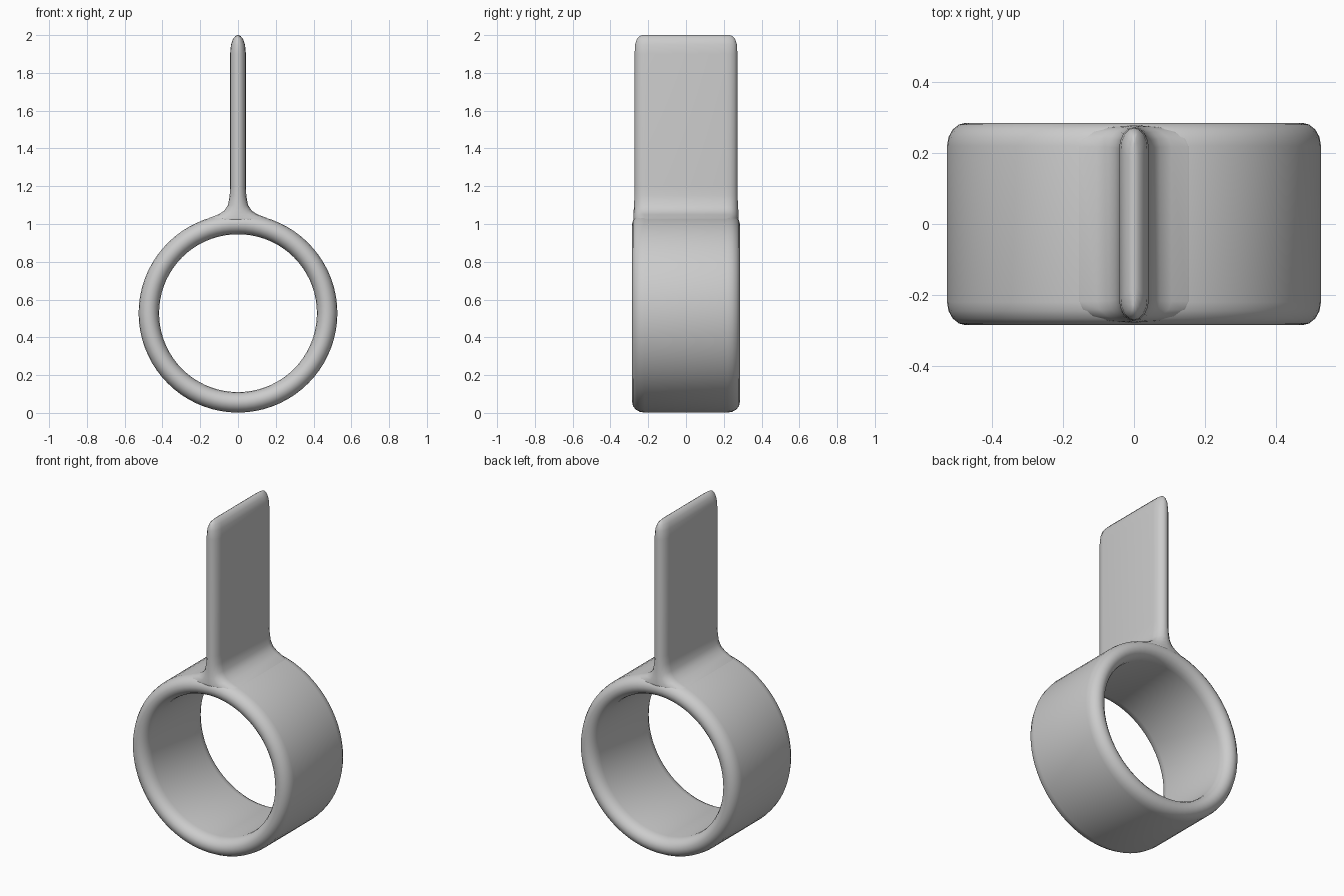
import bpy, bmesh, math

cube = bpy.data.objects.get("Cube")
if cube:
    bpy.data.objects.remove(cube, do_unlink=True)

grey = bpy.data.materials.new("plain_grey")
grey.use_nodes = True
grey.diffuse_color = (0.6, 0.6, 0.6, 1)
grey.node_tree.nodes["Principled BSDF"].inputs["Base Color"].default_value = (0.6, 0.6, 0.6, 1)


def rounded_slab(half_width, half_length, cap, steps=8):
    """Closed outline: straight sides with elliptical ends."""
    points = []
    for sign in (1, -1):
        for i in range(steps + 1):
            a = math.pi * i / steps
            points.append((sign * half_width * math.cos(a),
                           sign * (half_length - cap + cap * math.sin(a))))
    return points


def loft(name, sections, closed):
    """Bridge matching sections, capping the ends of an open loft."""
    bm = bmesh.new()
    rings = [[bm.verts.new(p) for p in s] for s in sections]
    n = len(rings[0])
    for k in range(len(rings) if closed else len(rings) - 1):
        a, b = rings[k], rings[(k + 1) % len(rings)]
        for i in range(n):
            j = (i + 1) % n
            bm.faces.new((a[i], a[j], b[j], b[i]))
    if not closed:
        bm.faces.new(rings[0])
        bm.faces.new(rings[-1])
    bmesh.ops.recalc_face_normals(bm, faces=bm.faces)
    mesh = bpy.data.meshes.new(name)
    bm.to_mesh(mesh)
    bm.free()
    mesh.materials.append(grey)
    mesh.shade_smooth()
    obj = bpy.data.objects.new(name, mesh)
    bpy.context.collection.objects.link(obj)
    return obj


# Ring band: soft-edged section swept round the y axis
CENTRE_Z, RADIUS, SEGMENTS = 0.528, 0.472, 72
band = rounded_slab(0.054, 0.285, 0.065)
sweep = []
for k in range(SEGMENTS):
    t = math.tau * k / SEGMENTS
    swell = 0.004 * math.cos(4 * t)
    sweep.append([((RADIUS + r * (1 + swell)) * math.cos(t), y,
                   CENTRE_Z + (RADIUS + r * (1 + swell)) * math.sin(t)) for r, y in band])
loft("ring_band", sweep, True)

# Upright blade: flared foot, flat sides, rounded tip
# Each level is height, half thickness, half depth
levels = [(1.00, 0.21, 0.278), (1.033, 0.15, 0.278), (1.05, 0.105, 0.278),
          (1.07, 0.073, 0.277), (1.10, 0.053, 0.275), (1.15, 0.044, 0.273),
          (1.20, 0.042, 0.272), (1.90, 0.042, 0.272), (1.95, 0.037, 0.27),
          (1.98, 0.027, 0.26), (1.995, 0.014, 0.245), (2.00, 0.004, 0.23)]
loft("upright_blade",
     [[(x, y, z) for x, y in rounded_slab(w, d, 0.06)] for z, w, d in levels], False)
